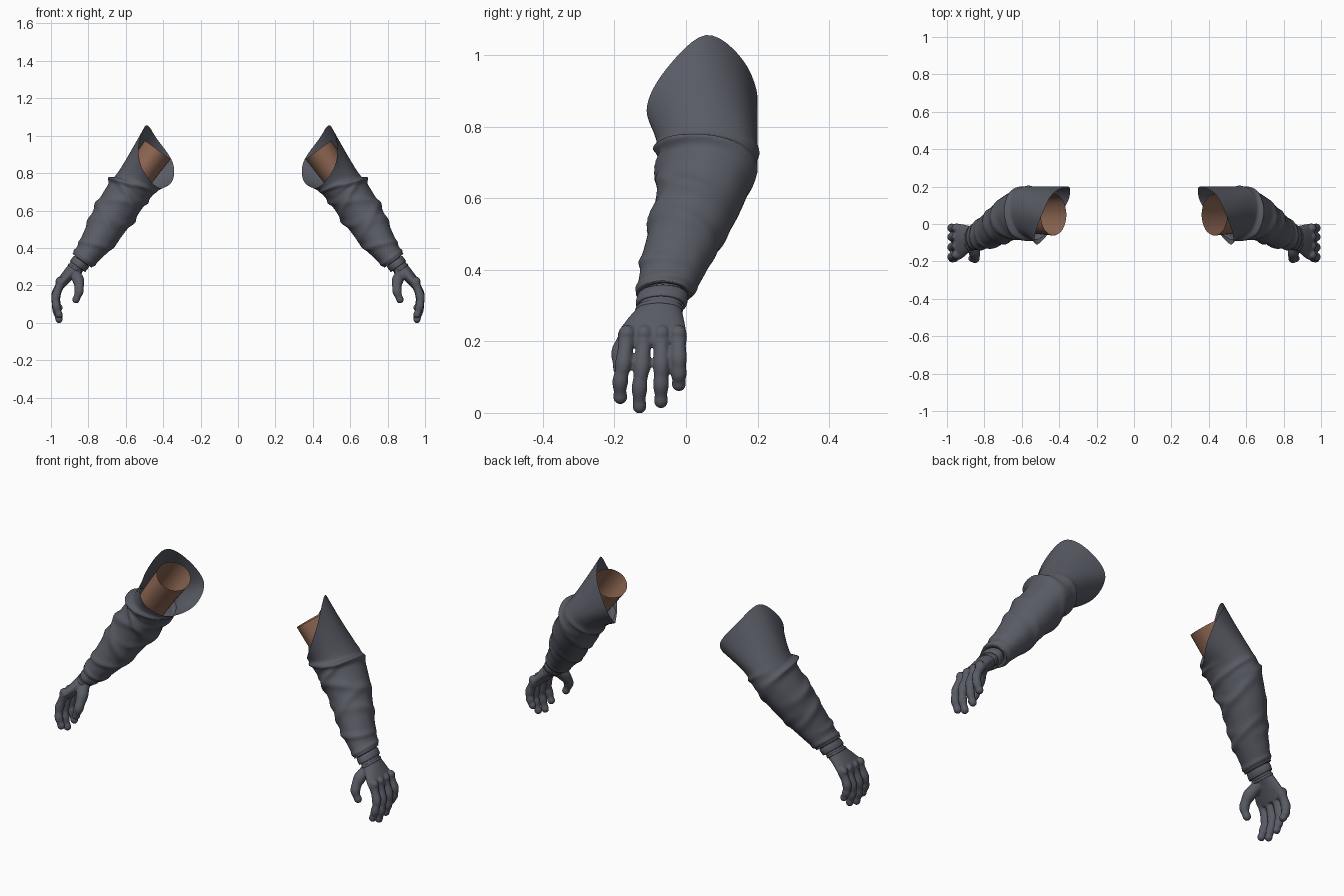
import bpy, bmesh
from math import sin, cos, pi, exp
from mathutils import Vector, Matrix

cube = bpy.data.objects.get("Cube")
if cube:
    bpy.data.objects.remove(cube)


def material(name, rgb):
    m = bpy.data.materials.new(name)
    m.use_nodes = True
    m.diffuse_color = (*rgb, 1)
    bsdf = m.node_tree.nodes["Principled BSDF"]
    bsdf.inputs["Base Color"].default_value = (*rgb, 1)
    bsdf.inputs["Roughness"].default_value = 0.8
    return m


CLOTH = material("slate_grey", (0.1, 0.105, 0.13))
SKIN = material("brown", (0.27, 0.135, 0.085))


def spline(p, t, closed=False):
    """Catmull-Rom point at parameter t through the list p."""
    n = len(p)
    i = int(t) if closed else min(int(t), n - 2)
    f = t - i
    pick = (lambda k: p[k % n]) if closed else (lambda k: p[max(0, min(n - 1, k))])
    a, b, c, d = (pick(i + k) for k in (-1, 0, 1, 2))
    return 0.5 * (2 * b + (c - a) * f + (2 * a - 5 * b + 4 * c - d) * f * f
                  + (3 * b - a - 3 * c + d) * f ** 3)


def ring(x, y, z, thick, wide, tilt=0.63):
    """Eight control points of an oval cross-section, starting on its outer side."""
    u = Vector((cos(tilt), 0, sin(tilt)))
    v = Vector((0, 1, 0))
    return [Vector((x, y, z)) + u * thick * cos(k * pi / 4) + v * wide * sin(k * pi / 4)
            for k in range(8)]


def loft(bm, rings, along, around=40, push=None, caps=False):
    rows = []
    for r in range(along + 1):
        t = r / along * (len(rings) - 1)
        ctrl = [spline([q[k] for q in rings], t) for k in range(8)]
        mid = sum(ctrl, Vector()) / 8
        row = []
        for i in range(around):
            p = spline(ctrl, i * 8 / around, True)
            if push:
                p = p + (p - mid).normalized() * push(t, i * 2 * pi / around)
            row.append(bm.verts.new(p))
        rows.append(row)
    for a, b in zip(rows, rows[1:]):
        for i in range(around):
            j = (i + 1) % around
            bm.faces.new((a[i], b[i], b[j], a[j]))
    if caps:
        bm.faces.new(rows[0])
        bm.faces.new(rows[-1][::-1])


def finish(bm, name, side, mat):
    """Turn the bmesh into an object, reflected for the right side."""
    if side < 0:
        bm.transform(Matrix.Diagonal((-1, 1, 1, 1)))
        bmesh.ops.reverse_faces(bm, faces=bm.faces)
    me = bpy.data.meshes.new(name)
    bm.to_mesh(me)
    bm.free()
    me.materials.append(mat)
    me.shade_smooth()
    ob = bpy.data.objects.new(("left_" if side > 0 else "right_") + name, me)
    bpy.context.collection.objects.link(ob)
    return ob


# Cloth folds: position along sleeve, facing angle, slant, height, width
FOLDS = [(1.75, 0.0, 0.3, 0.016, 0.16), (1.3, -1.4, 0.5, 0.015, 0.16),
         (2.1, -1.9, -0.5, 0.013, 0.14), (2.6, -0.8, 0.5, 0.011, 0.16),
         (2.65, 3.0, 0.4, 0.010, 0.15), (3.3, -1.6, -0.4, 0.010, 0.17),
         (3.75, 0.2, 0.4, 0.010, 0.18), (3.9, 2.9, 0.3, 0.008, 0.15),
         (4.5, -1.2, 0.3, 0.009, 0.15), (1.6, 2.9, 0.3, 0.010, 0.15)]


def folds(t, ang):
    d = 0
    for pos, face, slant, height, width in FOLDS:
        line = pos + slant * sin(ang - face)
        d += height * exp(-((t - line) / width) ** 2) * (0.5 + 0.5 * cos(ang - face)) ** 1.5
    hem = 0.005 * exp(-((t - 5.5) / 0.2) ** 2)
    return (d - 0.003) * min(1, t) * (t < 5.95) + hem


# Slanted shoulder opening, from the top round the back
RIM = [Vector(p) for p in (
    (0.49, 0.055, 1.056), (0.435, 0.16, 0.985), (0.35, 0.2, 0.86), (0.35, 0.13, 0.76),
    (0.41, 0.03, 0.72), (0.465, -0.06, 0.755), (0.52, -0.11, 0.845), (0.53, -0.06, 0.955))]

SLEEVE = [RIM,
          ring(0.54, 0.06, 0.755, 0.115, 0.143),
          ring(0.60, 0.06, 0.68, 0.114, 0.138),
          ring(0.675, 0.03, 0.565, 0.108, 0.123),
          ring(0.742, -0.015, 0.457, 0.092, 0.105),
          ring(0.80, -0.045, 0.373, 0.073, 0.09),
          ring(0.832, -0.062, 0.333, 0.064, 0.078),
          ring(0.829, -0.062, 0.338, 0.042, 0.058)]

ARM = [ring(0.43, 0.05, 0.925, 0.085, 0.112), ring(0.52, 0.052, 0.80, 0.08, 0.105),
       ring(0.60, 0.055, 0.68, 0.075, 0.1), ring(0.675, 0.03, 0.565, 0.07, 0.085)]

PALM = [ring(0.825, -0.06, 0.34, 0.043, 0.06),
        ring(0.866, -0.073, 0.295, 0.041, 0.062, 0.6),
        ring(0.902, -0.085, 0.26, 0.035, 0.08, 0.5),
        ring(0.934, -0.095, 0.222, 0.03, 0.096, 0.35),
        ring(0.95, -0.095, 0.19, 0.02, 0.085, 0.2)]

# Fingers: knuckle y, tip y, tip height
FINGERS = [(-0.165, -0.184, 0.026), (-0.117, -0.13, 0.0),
           (-0.068, -0.07, 0.015), (-0.022, -0.02, 0.062)]

THUMB = [Vector(p) for p in ((0.875, -0.1, 0.27, 0.032), (0.853, -0.15, 0.225, 0.03),
                             (0.85, -0.184, 0.17, 0.024), (0.866, -0.184, 0.124, 0.019))]


def digit(bm, path, steps=26):
    """Closely spaced spheres along a path; the fourth coordinate is the radius."""
    for k in range(steps + 1):
        t = k / steps * (len(path) - 1)
        p = spline(path, t)
        joint = 0.0015 * cos(2 * pi * t)
        bmesh.ops.create_uvsphere(bm, u_segments=14, v_segments=9, radius=p.w + joint,
                                  matrix=Matrix.Translation(p.xyz))


for side in (1, -1):
    # Sleeve with folds and hem
    bm = bmesh.new()
    loft(bm, SLEEVE, 84, 48, folds)
    finish(bm, "sleeve", side, CLOTH)

    # Bare arm inside the sleeve
    bm = bmesh.new()
    loft(bm, ARM, 12, 32)
    finish(bm, "upper_arm", side, SKIN)

    # Glove: palm, fingers, knuckles and thumb fused into one skin
    bm = bmesh.new()
    loft(bm, PALM, 20, 32, caps=True)
    for y0, y1, tip in FINGERS:
        drop = 0.205 - tip
        digit(bm, [Vector(p) for p in (
            (0.947, y0, 0.215, 0.024),
            (0.974, y0 * 0.5 + y1 * 0.5, 0.205 - drop * 0.36, 0.0225),
            (0.971, y1, 0.205 - drop * 0.66, 0.021),
            (0.957, y1, tip + 0.018, 0.0185))])
        bmesh.ops.create_uvsphere(bm, u_segments=14, v_segments=9, radius=0.024,
                                  matrix=Matrix.Translation((0.952, y0, 0.222)))
    digit(bm, THUMB)
    glove = finish(bm, "glove", side, CLOTH)
    fuse = glove.modifiers.new("fuse", "REMESH")
    fuse.mode = "VOXEL"
    fuse.voxel_size = 0.005
    fuse.use_smooth_shade = True
    soft = glove.modifiers.new("soften", "SMOOTH")
    soft.factor = 0.5
    soft.iterations = 3

    # Wrist strap and glove hem
    for name, c, thick, wide, half in (
            ("wrist_strap", (0.847, -0.067, 0.315), 0.05, 0.071, 0.018),
            ("glove_hem", (0.872, -0.075, 0.288), 0.043, 0.066, 0.006)):
        bm = bmesh.new()
        axis = Vector((0.59, -0.15, -0.79)) * half
        rings = [ring(*(Vector(c) + axis * s), thick * k, wide * k)
                 for s, k in ((-1, 0.86), (-0.9, 1), (0.9, 1), (1, 0.86))]
        loft(bm, rings, 9, 32)
        finish(bm, name, side, CLOTH)
